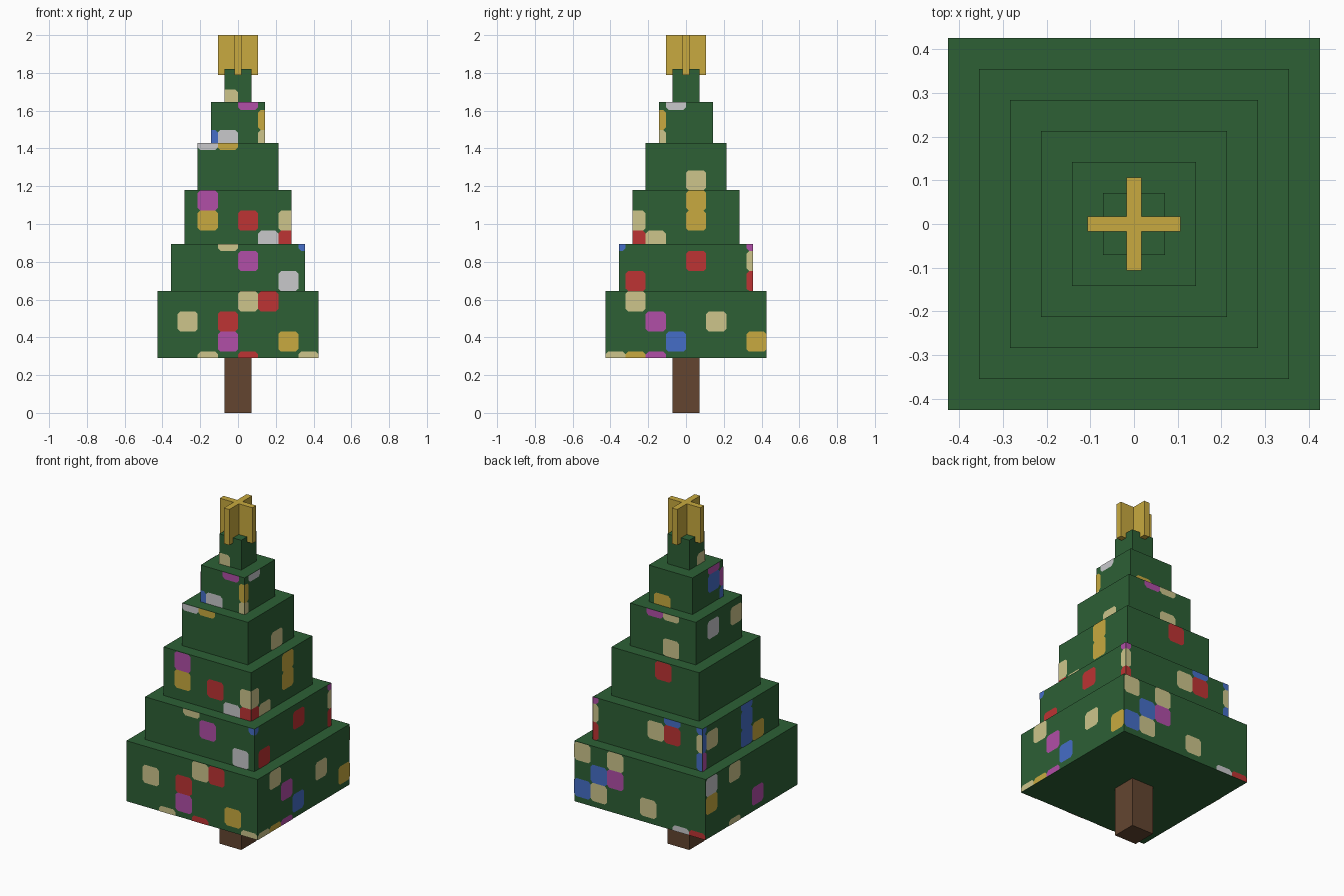
import bpy, bmesh
from mathutils import Matrix
from math import pi

cube = bpy.data.objects.get("Cube")
if cube:
    bpy.data.objects.remove(cube)


def material(name, rgb):
    m = bpy.data.materials.new(name)
    m.use_nodes = True
    m.diffuse_color = (*rgb, 1)
    m.node_tree.nodes["Principled BSDF"].inputs["Base Color"].default_value = (*rgb, 1)
    return m


GREEN = material("pine_green", (0.026, 0.117, 0.036))
BROWN = material("bark_brown", (0.125, 0.06, 0.03))
GOLD = material("gold", (0.58, 0.40, 0.05))
LIGHT_MATS = {
    "c": material("cream", (0.61, 0.56, 0.26)),
    "r": material("red", (0.51, 0.033, 0.033)),
    "m": material("magenta", (0.44, 0.077, 0.39)),
    "g": GOLD,
    "b": material("blue", (0.06, 0.155, 0.57)),
    "w": material("white", (0.58, 0.58, 0.60)),
}


def finish(name, bm, mats):
    mesh = bpy.data.meshes.new(name)
    bm.to_mesh(mesh)
    bm.free()
    for m in mats:
        mesh.materials.append(m)
    obj = bpy.data.objects.new(name, mesh)
    bpy.context.collection.objects.link(obj)
    return obj


def prism(name, outline, z0, z1, mat):
    """Extrude a flat outline from z0 to z1."""
    bm = bmesh.new()
    base = bm.faces.new([bm.verts.new((x, y, z0)) for x, y in outline])
    top = bmesh.ops.extrude_face_region(bm, geom=[base])["geom"]
    bmesh.ops.translate(bm, vec=(0, 0, z1 - z0),
                        verts=[v for v in top if isinstance(v, bmesh.types.BMVert)])
    bmesh.ops.recalc_face_normals(bm, faces=bm.faces)
    return finish(name, bm, [mat])


def square(h):
    return [(-h, -h), (h, -h), (h, h), (-h, h)]


# Light layout: one entry per side (front, right, back, left), read left to
# right and top row first, rows split by "/"
EMPTY = "........"
LIGHTS = [
    ["....cr../.c.r..../...m..g./..c.r..c",
     ".c....../..m..c../...b...g/cgm.....",
     "c.c...../.bm...../bc..c.../......wr",
     "w.c...../g......./....m.../..c....."],
    ["...c...b/....m.../......w.",
     "b......m/....r..c/.r.....r",
     "m....b.b/c...cr.c/r......b",
     "b...b.../bc..b.../m...bg.."],
    ["..m...../..g.r.c./.....wr.",
     "....g.../.c..g.../.rc.....",
     "....r...", EMPTY],
    ["..wg....",
     EMPTY + "/" + EMPTY + "/....c...",
     "...mc.../......../....c...",
     "......../...w.c.."],
    ["....m.../.....g../..bw.c..",
     "...w..../..g...../..c.....",
     "......../......../...g....",
     "....m.../....bm../.....b.."],
    ["......../...c....", EMPTY, EMPTY, "......../....c..."],
]
# Tier levels, and the grid row at the top of each tier
LEVELS = [0.29, 0.645, 0.895, 1.18, 1.43, 1.645, 1.82]
TOP_ROW = [5, 8, 10, 13, 15, 16]
CELL, STEP, CUT, LIFT = 0.1067, 0.0711, 0.014, 0.002


def clamp(v, lo, hi):
    return max(lo, min(hi, v))


def tier_lights(i, half, z0, z1):
    """Thin coloured plates with clipped corners, trimmed to the tier."""
    bm = bmesh.new()
    keys = list(LIGHT_MATS)
    for side, layout in enumerate(LIGHTS[i]):
        turn = Matrix.Rotation(side * pi / 2, 3, "Z")
        for r, row in enumerate(layout.split("/")):
            for c, key in enumerate(row):
                if key == ".":
                    continue
                u0 = (c - 4) * CELL
                w0 = 0.004 + (TOP_ROW[i] - r) * CELL
                u1, w1 = u0 + CELL, w0 + CELL
                ring = [(u0 + CUT, w0), (u1 - CUT, w0), (u1, w0 + CUT), (u1, w1 - CUT),
                        (u1 - CUT, w1), (u0 + CUT, w1), (u0, w1 - CUT), (u0, w0 + CUT)]
                pts = []
                for u, w in ring:
                    p = (clamp(u, -half, half), clamp(w, z0, z1))
                    if p not in pts:
                        pts.append(p)
                face = bm.faces.new([bm.verts.new(turn @ Matrix.Identity(3) @
                                     Matrix.Translation((u, -half - LIFT, w)).translation)
                                     for u, w in pts])
                face.material_index = keys.index(key)
    finish(f"lights_{i + 1}", bm, LIGHT_MATS.values())


# Trunk
prism("trunk", square(0.071), 0, LEVELS[0], BROWN)

# Stepped tiers with their lights
for i, (z0, z1) in enumerate(zip(LEVELS, LEVELS[1:])):
    half = STEP * (6 - i)
    prism(f"tier_{i + 1}", square(half), z0, z1, GREEN)
    tier_lights(i, half, z0, z1)

# Cross-shaped topper
a, t = 0.106, 0.0175
arm = [(t, -t), (a, -t), (a, t)]
cross = []
for k in range(4):
    for x, y in arm:
        for _ in range(k):
            x, y = -y, x
        cross.append((x, y))
prism("topper", cross, 1.79, 2.0, GOLD)
